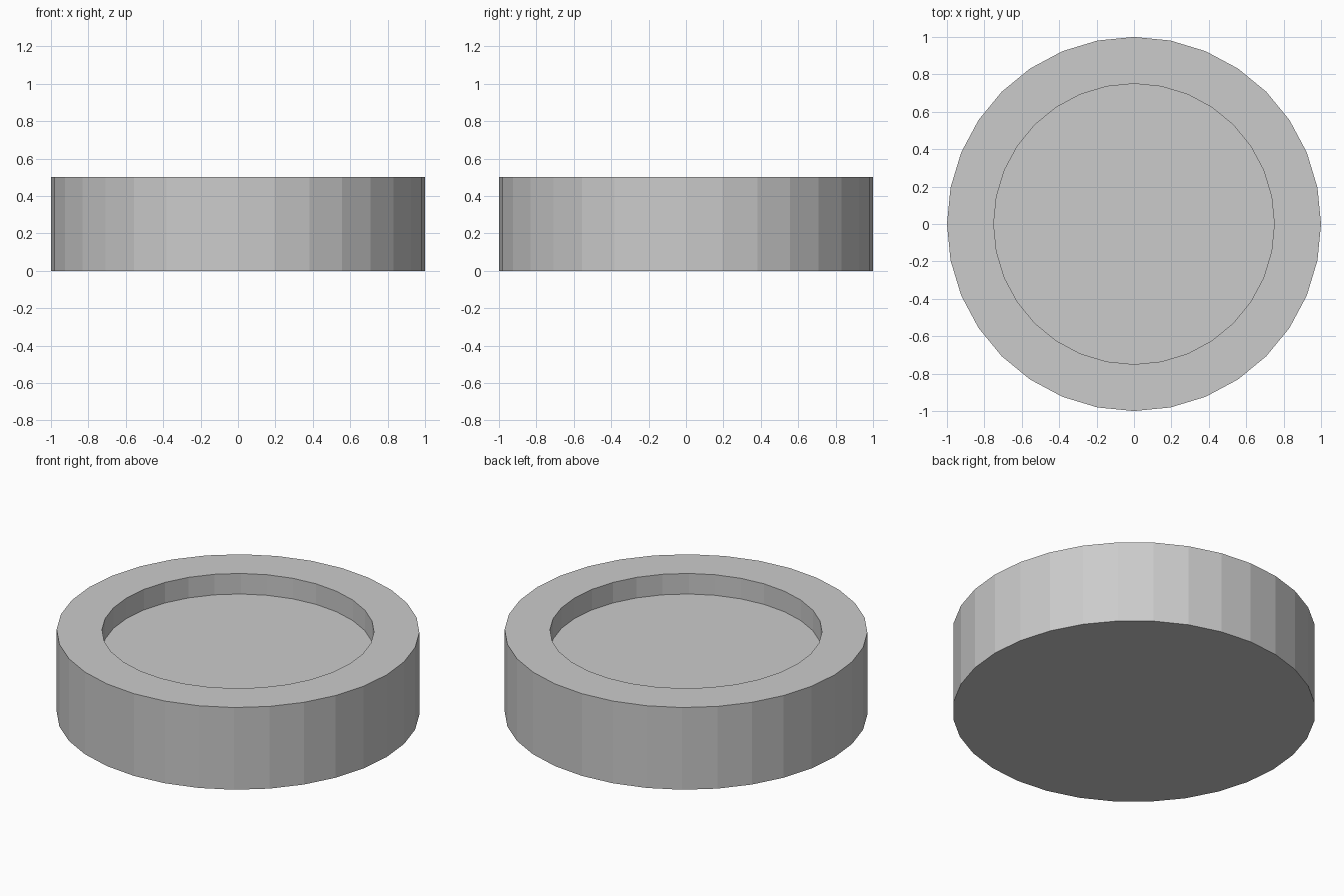
import bpy
import bmesh

if "Cube" in bpy.data.objects:
    bpy.data.objects.remove(bpy.data.objects["Cube"])

SIDES = 32
HEIGHT = 0.5
RIM_INNER = 0.75
RECESS = 0.125

bm = bmesh.new()

# Solid round body standing on z = 0
bmesh.ops.create_cone(bm, cap_ends=True, segments=SIDES,
                      radius1=1.0, radius2=1.0, depth=HEIGHT)
bmesh.ops.translate(bm, verts=bm.verts, vec=(0, 0, HEIGHT / 2))
bm.normal_update()

# Flat rim: extrude the top cap and scale it inwards
top = next(f for f in bm.faces if f.normal.z > 0.9)
rim = bmesh.ops.extrude_discrete_faces(bm, faces=[top])["faces"][0]
bmesh.ops.scale(bm, verts=rim.verts, vec=(RIM_INNER, RIM_INNER, 1))

# Shallow recess: extrude the inner cap downwards
recess_floor = bmesh.ops.extrude_discrete_faces(bm, faces=[rim])["faces"][0]
bmesh.ops.translate(bm, verts=recess_floor.verts, vec=(0, 0, -RECESS))
bmesh.ops.recalc_face_normals(bm, faces=bm.faces)

mesh = bpy.data.meshes.new("round_dish")
bm.to_mesh(mesh)
bm.free()
dish = bpy.data.objects.new("round_dish", mesh)
bpy.context.collection.objects.link(dish)
